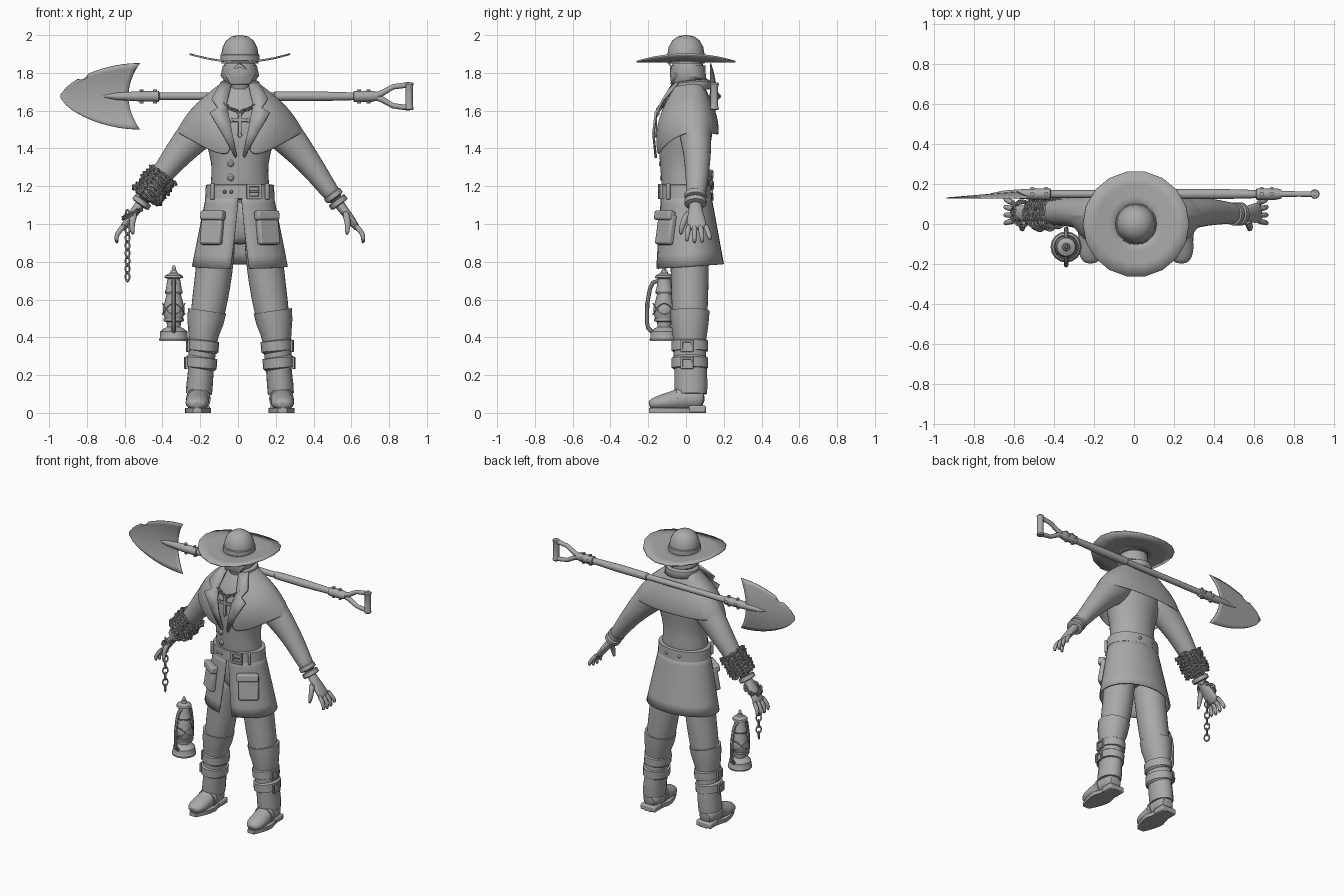
import bpy
import math
from math import sin, cos, pi, tau
from mathutils import Vector, Euler, Matrix

if "Cube" in bpy.data.objects:
    bpy.data.objects.remove(bpy.data.objects["Cube"], do_unlink=True)

grey = bpy.data.materials.new("plain_grey")
grey.use_nodes = True
grey.diffuse_color = (0.4, 0.4, 0.4, 1)
grey.node_tree.nodes["Principled BSDF"].inputs["Base Color"].default_value = grey.diffuse_color
parts = []


def make(name, verts, faces, mirror=False, subdivide=0, thick=0, bevel=0):
    """Mesh object from coordinates in hundredths of a unit, measured from the body's centre line."""
    mesh = bpy.data.meshes.new(name)
    mesh.from_pydata([Vector(v) / 100 for v in verts], [], faces)
    mesh.materials.append(grey)
    part = bpy.data.objects.new(name, mesh)
    part.location.x = 0.01
    bpy.context.collection.objects.link(part)
    if mirror:
        part.modifiers.new("Mirror", "MIRROR").merge_threshold = 0.002
    if thick:
        shell = part.modifiers.new("Solidify", "SOLIDIFY")
        shell.thickness, shell.offset = thick / 100, 0
    if bevel:
        rounding = part.modifiers.new("Bevel", "BEVEL")
        rounding.width, rounding.segments = bevel / 100, 2
    if subdivide:
        part.modifiers.new("Subdivision", "SUBSURF").levels = subdivide
        part.modifiers["Subdivision"].render_levels = subdivide
    parts.append(part)
    return part


def grid(name, rows, closed=False, caps=False, **options):
    """Skin over equal rows of points."""
    width = len(rows[0])
    verts = [point for row in rows for point in row]
    faces = []
    for r in range(len(rows) - 1):
        for c in range(width if closed else width - 1):
            d = (c + 1) % width
            faces.append((r * width + c, r * width + d, (r + 1) * width + d, (r + 1) * width + c))
    if caps:
        faces.append(tuple(reversed(range(width))))
        faces.append(tuple(range(len(verts) - width, len(verts))))
    return make(name, verts, faces, **options)


def tube(name, sections, sides=16, ref=(0, 1, 0), caps=True, **options):
    """Elliptical sections (x, y, z, radius, second radius) swept along their centres."""
    centres = [Vector(s[:3]) for s in sections]
    rows = []
    for i, s in enumerate(sections):
        along = (centres[min(i + 1, len(centres) - 1)] - centres[max(i - 1, 0)]).normalized()
        side = along.cross(Vector(ref)).normalized()
        up = side.cross(along)
        rows.append([centres[i] + side * s[3] * cos(k * tau / sides) + up * s[-1] * sin(k * tau / sides)
                     for k in range(sides)])
    return grid(name, rows, closed=True, caps=caps, **options)


def turned(name, centre, profile, sides=16, **options):
    """Vertical lathe of (radius, height) pairs."""
    x, y = centre
    return grid(name, [[(x + r * cos(k * tau / sides), y + r * sin(k * tau / sides), z) for k in range(sides)]
                       for r, z in profile], closed=True, caps=True, **options)


def box(name, centre, size, turn=(0, 0, 0), bevel=0.6, **options):
    spin = Euler([math.radians(a) for a in turn]).to_matrix()
    corners = [Vector(centre) + spin @ Vector((size[0] * i, size[1] * j, size[2] * k)) / 2
               for i in (-1, 1) for j in (-1, 1) for k in (-1, 1)]
    faces = [(0, 1, 3, 2), (4, 6, 7, 5), (0, 4, 5, 1), (2, 3, 7, 6), (0, 2, 6, 4), (1, 5, 7, 3)]
    return make(name, corners, faces, bevel=bevel, **options)


def frame(name, centre, size, turn=(0, 0, 0), bar=1.2, **options):
    """Rectangular buckle built from four bars."""
    spin = Euler([math.radians(a) for a in turn]).to_matrix()
    w, h = size
    for word, offset, dims in (("top", (0, 0, h / 2), (w + bar, bar, bar)), ("bottom", (0, 0, -h / 2), (w + bar, bar, bar)),
                               ("inner", (-w / 2, 0, 0), (bar, bar, h)), ("outer", (w / 2, 0, 0), (bar, bar, h))):
        box(name + "_" + word, Vector(centre) + spin @ Vector(offset), dims, turn, 0.2, **options)


def chain(name, points, size, wire, closed=False, around=12, sides=5):
    """Oval links along a path, every second one turned on edge."""
    verts, faces = [], []
    for i in range(len(points) if closed else len(points) - 1):
        a, b = Vector(points[i]), Vector(points[(i + 1) % len(points)])
        spin = (b - a).to_track_quat("X", "Z").to_matrix() @ Matrix.Rotation(pi / 4 + i % 2 * pi / 2, 3, "X")
        start = len(verts)
        for j in range(around):
            u = j * tau / around
            for k in range(sides):
                v = k * tau / sides
                out = 1 + wire / size * cos(v)
                verts.append((a + b) / 2 + spin @ Vector((cos(u) * out * size * 1.5, sin(u) * out * size, wire * sin(v))))
                n, m = (j + 1) % around, (k + 1) % sides
                faces.append([start + p * sides + q for p, q in ((j, k), (n, k), (n, m), (j, m))])
    make(name, verts, faces)


def knobs(name, places, radius=1.2, **options):
    """Round studs facing the front or back."""
    for i, (x, y, z) in enumerate(places):
        d = -0.8 if y < 0 else 0.8
        tube(f"{name}_{i}", [(x, y - d, z, radius), (x, y, z, radius), (x, y + d, z, radius / 2)], 10, (0, 0, 1), **options)


# Wide hat with upturned sides
grid("hat_brim", [[(r * cos(k * tau / 18), r * sin(k * tau / 18), 185.8 + 4 * (r * cos(k * tau / 18) / 26) ** 2)
                   for k in range(18)] for r in (8, 14, 20, 26.6)], closed=True, thick=0.9)
turned("hat_crown", (0, 0), [(9.8, 185), (9.8, 190), (9.2, 193.5), (7.4, 197), (4.5, 199.2), (1, 200)], 20)
turned("hat_band", (0, 0), [(9.9, 186), (10.4, 186.5), (10.3, 189.5), (9.6, 190)], 20)

# Head and face cloth
tube("head", [(0, 1, 188, 9, 9), (0, 1, 180, 9.2, 9), (0, 0, 175, 7, 7.5), (0, 0, 173, 4, 5)], subdivide=1)
tube("neck", [(0, 3, 180, 6, 6), (0, 4, 168, 6.5, 6.5)])
tube("face_cloth", [(0, 1, 184, 9, 9.2), (0, 1, 178.5, 10.2, 9.8), (0, -1, 174, 7, 7.5), (0, -1, 171.5, 5.5, 6)], 12)
grid("face_cloth_fold", [[(0, -9, 185), (0, -9, 185)], [(-8, -5, 179), (8, -5, 179)], [(-5, -8, 174), (5, -8, 174)]], thick=1)
tube("neck_scarf", [(0, 3, 176, 7, 7), (0, 2, 173, 8.4, 8.2), (0, 2, 169, 8.5, 8.5)], subdivide=1)

# Coat body, arms and hands
tube("coat_body", [(0, 0, 112, 17, 12.5), (0, -.5, 122, 15.5, 12.8), (0, -1, 132, 14.8, 12.8), (0, -1, 142, 18, 14),
                   (0, 0, 152, 20, 15), (0, 0, 162, 17, 12.5), (0, 2, 170, 10, 8.5), (0, 3, 175, 7, 7)], 20, subdivide=1)
tube("sleeve", [(12, 4, 158, 10, 9), (18, 5, 153, 10.5, 9.5), (25, 5, 146, 9.6, 8.5), (32, 6, 138, 7.8, 7.5),
                (40, 6, 128, 6.2, 6.5), (47, 5.5, 118, 5, 5.5), (52, 5, 112, 4.2, 4.8)], mirror=True, subdivide=1)
for i, (x, z) in enumerate([(49.5, 115), (52, 111.5)]):
    tube(f"cuff_{i}", [(x - 1, 5, z + 1.4, 4.5, 5), (x - .7, 5, z + 1, 5.2, 5.8), (x + .7, 5, z - 1, 5.2, 5.8),
                       (x + 1, 5, z - 1.4, 4, 5)], mirror=True)
tube("palm", [(51, 5, 113, 3, 3.5), (54, 5, 108.5, 2.7, 3.4), (58, 5.2, 103.5, 2.4, 5), (61.5, 5.8, 98.5, 2, 5.4),
              (62.5, 6, 97, 1.2, 4.8)], 12, mirror=True, subdivide=1)
for i, word in enumerate(("index", "middle", "ring", "little")):
    y, spread, reach = 1.6 + 2.9 * i, 1.2 * (i - 1), (1, 0, 0.3, 2)[i]
    tube(word + "_finger", [(60.5, y, 100, 1.7), (64.2, y + spread / 2, 96, 1.5), (65.6, y + spread, 93, 1.3),
                            (65, y + spread, 89.5 + reach, 1)], 8, mirror=True, subdivide=1)
tube("thumb", [(55.5, 2, 107, 2.2), (57, -1, 102, 1.9), (57.2, -2.4, 98, 1.5), (56.5, -2.8, 94, 1)], 8, mirror=True, subdivide=1)

# Shoulder cape: columns run from neck to hem, front edge round to the back
cape = [[(6, -5, 174), (9, -12, 162), (7, -16, 150), (3, -15, 136)],
        [(7, -3, 175), (13, -11, 163), (16, -16, 150), (12, -14.5, 136)],
        [(9, 1, 175), (19, -6, 165), (25, -9, 154), (26, -9, 144)],
        [(9, 4, 175), (23, 4, 165.5), (30, 5, 159), (37, 5, 150)],
        [(8, 8, 175), (16, 12, 166), (24, 15, 156), (28, 15, 147)],
        [(0, 9, 175), (0, 12, 167), (0, 17.5, 157), (0, 18, 147)]]
grid("shoulder_cape", cape, mirror=True, thick=0.9, subdivide=2)
grid("lapel", [[(4.5, -7, 174), (10, -4, 175)], [(7, -13, 163), (15, -12, 166)], [(6.6, -14, 160.5), (11.5, -14.4, 161.5)],
               [(5.6, -16, 156), (16, -16, 159)], [(4, -17.3, 148), (9.5, -17.3, 148)], [(1.5, -16, 136), (2.5, -16, 135)]],
     mirror=True, thick=1.2)
grid("coat_collar", [[(r * sin(a), 2.5 - r * cos(a), z + 1.5 * (1 - cos(a)) / 2) for a in [0.7 + i * (pi - 0.7) / 9 for i in range(10)]]
                     for r, z in ((8.2, 175), (10, 174), (11, 170))], mirror=True, thick=1)

# Open coat skirt
skirt = []
for i in range(7):
    t = i / 6
    gap = 0.03 + 0.17 * t
    skirt.append([((17 + 8 * t) * sin(a), 2 * t - (12.6 + 5 * t) * cos(a), 117 - 39.5 * t - 1.2 * t * cos(a))
                  for a in [gap + k * (tau - 2 * gap) / 32 for k in range(33)]])
grid("coat_skirt", skirt, thick=1)
tube("hips", [(0, 1, 115, 15, 11), (0, 1, 100, 15, 10.5), (0, 1, 92, 11, 9), (0, 1, 89, 5, 6)], subdivide=1)

# Pockets with flaps
box("hip_pocket", (14.7, -10.6, 97), (13, 4, 16), (-9, 0, 35), 1.2, mirror=True)
box("pocket_flap", (14.3, -11.3, 104.5), (14, 4.6, 5), (-9, 0, 35), 1, mirror=True)

# Belt, buckle and buttons
tube("belt", [(0, 0, 121, 16.5, 12.5), (0, 0, 120.6, 18, 13.5), (0, 0, 113.6, 18.4, 13.8), (0, 0, 113, 17, 12.5)], 28)
frame("belt_buckle", (7.5, -13.6, 117.2), (6.5, 6.5), (0, 0, 8), 1.5)
box("buckle_prong", (7.5, -14, 117.2), (6, 0.8, 1), (0, 0, 8), 0.2)
box("belt_loop", (14.5, -9.4, 117.2), (2, 2, 8.6), (0, 0, 42), mirror=True)
knobs("belt_stud", [(-8, -12.9, 117), (-4.5, -13.4, 117), (-5, 13.6, 117), (5, 13.6, 117)], 1)
knobs("coat_button", [(-5, -13.4, 132), (-5, -12.9, 124.5)], 2)

# Legs, knee covers and strapped boots
tube("trouser_leg", [(11, 1, 100, 9, 10), (12.5, 1.5, 88, 10.2, 10.5), (13.5, 2, 76, 10, 10.3), (15.5, 2, 62, 9.8, 10),
                     (17.5, 2, 50, 9, 9.5), (19, 2, 40, 7.5, 8.6)], mirror=True, subdivide=1)
tube("knee_cover", [(17.5, 2, 53.5, 9, 9.5), (17.4, 2, 54, 10.2, 10.5), (18.3, 2, 48, 9.6, 10), (19.2, 2, 42, 8.2, 9.2),
                    (19.5, 2, 38, 7.6, 8.6)], mirror=True)
tube("boot_shaft", [(19.3, 2, 42, 7.6, 8.8), (20, 2, 32, 7.2, 8.6), (20.7, 2.5, 22, 6.8, 8.6), (21.4, 2.6, 14, 7, 8.8),
                    (21.7, 2.6, 10, 6.9, 8.4)], mirror=True)
for word, x, z in (("upper", 19.4, 35.5), ("lower", 20.4, 26.5)):
    tube(word + "_strap", [(x - .3, 2, z + 3.2, 7.2, 8.6), (x - .2, 2, z + 2.6, 8.3, 9.7), (x + .2, 2, z - 2.6, 8.3, 9.7),
                           (x + .3, 2, z - 3.2, 7.2, 8.6)], 20, mirror=True)
    frame(word + "_strap_buckle", (x + 8.2, 0.5, z), (5.5, 5), (0, 0, 85), 1.3, mirror=True)
tube("shoe", [(22.8, -19.6, 4, 2.5, 1.8), (22.8, -18, 4.6, 5, 3.2), (22.7, -13, 5.4, 6.6, 4.4), (22.4, -7, 6.3, 6.2, 5.3),
              (22, -2, 7.5, 6, 6.4), (21.7, 5, 7.5, 6.2, 6.4), (21.7, 10, 6.5, 5, 4.5)], 14, (0, 0, 1), mirror=True, subdivide=1)
sole = [(22 - 0.03 * y + w * (6.9 if y < -4 else 6) * sin(u), y) for u, y, w in
        [(0.35 + 2.4 * i / 8, -19.5 + 30 * i / 8, s) for s, order in ((1, range(9)), (-1, range(8, -1, -1))) for i in order]]
grid("shoe_sole", [[(x, y, z) for x, y in sole] for z in (0, 2.6)], closed=True, caps=True, mirror=True)
box("shoe_heel", (21.7, 6, 2), (11.5, 9, 4), bevel=1, mirror=True)
tube("shoe_strap", [(22.1, -4.5, 7, 6.6, 6.2), (22, -2, 7.4, 6.6, 6.8)], 14, (0, 0, 1), mirror=True)

# Necklace with cross
chain("necklace", [(9 * sin(a), -6 - 9 * (1 + cos(a)) / 2, 166 - 6 * cos(a) - (2 if abs(a) < .2 else 0))
                   for a in [-2.2 + i * 4.4 / 22 for i in range(23)]], 1, 0.35)
box("cross_upright", (0, -16, 152.5), (1.8, 1.2, 12), bevel=0.3)
box("cross_arm", (0, -16, 155), (9, 1.2, 1.8), bevel=0.3)
for i, (x, z) in enumerate([(-4.4, 155), (4.4, 155), (0, 158), (0, 147)]):
    box(f"cross_tip_{i}", (x, -16, z), (2, 1.5, 2), (0, 45, 0), 0.3)

# Chain wound on the right forearm, looped at the wrist and hanging
top, low = Vector((-40.5, 5.8, 126.5)), Vector((-50, 5.3, 114))
axis = (low - top).normalized()
side, depth = axis.cross(Vector((0, 1, 0))).normalized(), Vector((0, 1, 0))
coil = []
for i in range(126):
    a = i * tau / 18
    coil.append(top.lerp(low, i / 125) + (side * cos(a) + depth * sin(a)) * (7.6 + 0.7 * sin(i * 1.3)) + axis * sin(a) * 1.2)
chain("forearm_chain", coil, 1.35, 0.5)
chain("wrist_chain", [(-57 + 4.6 * cos(a), 5.3 + 6 * sin(a), 105.5 + 2.5 * cos(a)) for a in [i * tau / 14 for i in range(14)]],
      1.2, 0.45, closed=True)
chain("hanging_chain", [(-59.5, 3 - 0.05 * i, 107 - 4.1 * i) for i in range(10)], 1.6, 0.5)

# Lantern
spot = (-35, -11.5)
turned("lantern_base", spot, [(7.6, 38), (7.8, 39), (7.4, 39.6), (7.2, 43), (5.5, 44.5), (3.6, 45.5), (3.8, 48), (5.4, 48.6), (5.4, 50)])
turned("lantern_globe", spot, [(4.4, 49), (5.8, 53), (5.6, 56), (4, 62), (3.6, 64)])
turned("lantern_chimney", spot, [(4.4, 63), (4.8, 64), (4.2, 65.5), (3.5, 70), (3.2, 71), (5, 71.6), (4.6, 72.8), (2, 74), (1.6, 75.5)])
turned("lantern_finial", spot, [(1, 75), (1.1, 77), (.5, 78)], 8)
for word, s in (("front", -1), ("rear", 1)):
    tube(f"lantern_{word}_pipe", [(spot[0], spot[1] + s * d, z, 1.1) for d, z in
                                  ((3, 70), (6, 69), (7.5, 66), (9, 58), (9.2, 48), (8.6, 45), (6, 42.5))], 8, (1, 0, 0))
    tube(f"lantern_{word}_wire", [(spot[0] + 5.9 * cos(a), spot[1] + 5.9 * sin(a), 55 + s * 3 * cos(2 * a), 0.35)
                                  for a in [i * tau / 24 for i in range(25)]], 6, (0, 0, 1))

# Shovel across the back
h, back = 167.6, 15
tube("shovel_shaft", [(-60, back, h, 2), (18, back, h, 2), (18.5, back, h, 2.5), (40, back, h, 2.6), (62, back, h, 2), (70, back, h, 2)], 12)
tube("shovel_socket", [(-73, back, h, .4), (-66, back, h, 1.8), (-55, back, h, 2.6), (-43, back, h, 2.9), (-42.6, back, h, 2)], 12)
tube("handle_socket", [(60, back, h, 2), (60.4, back, h, 2.9), (70, back, h, 2.9), (73, back, h, 2.2)], 12)
knobs("shovel_rivet", [(x, s, h) for x in (-52, -45, 63, 68) for s in (back + 2.8,)], 1.2)
for i, x in enumerate((-52, -45, 63, 68)):
    turned(f"rivet_pin_{i}", (x, back), [(1.1, h - 3.7), (1.1, h + 3.7)], 8)
blade = []
for i in range(15):
    u = i / 14
    row = []
    for j in range(13):
        v = j / 6 - 1
        reach = 17.5 * sin(max(u, 0.004) * pi / 2) ** 0.6
        if j == 12 and i == 4:
            reach *= 0.78
        row.append((-95 + u * (36 + 6 * v * v), 16 - 3 * v * v * u - 3 * (1 - u), h + v * reach))
    blade.append(row)
grid("shovel_blade", blade, thick=0.6)
for word, s in (("upper", 1), ("lower", -1)):
    tube(word + "_handle_fork", [(70, back, h, 1.8), (75, back, h + s * 1.5, 1.6), (81, back, h + s * 5, 1.4), (90, back, h + s * 6.2, 1.5)], 10)
turned("handle_grip", (89.6, back), [(2, h - 7.3), (2.4, h - 6.6), (2, h - 5), (2, h + 5), (2.4, h + 6.6), (2, h + 7.3)], 12)

# Consistent normals and soft shading with crisp edges
bpy.ops.object.select_all(action="DESELECT")
import bmesh
for part in parts:
    bm = bmesh.new()
    bm.from_mesh(part.data)
    bmesh.ops.recalc_face_normals(bm, faces=bm.faces)
    bm.to_mesh(part.data)
    bm.free()
    part.select_set(True)
bpy.context.view_layer.objects.active = parts[0]
bpy.ops.object.shade_smooth_by_angle(angle=math.radians(40))
